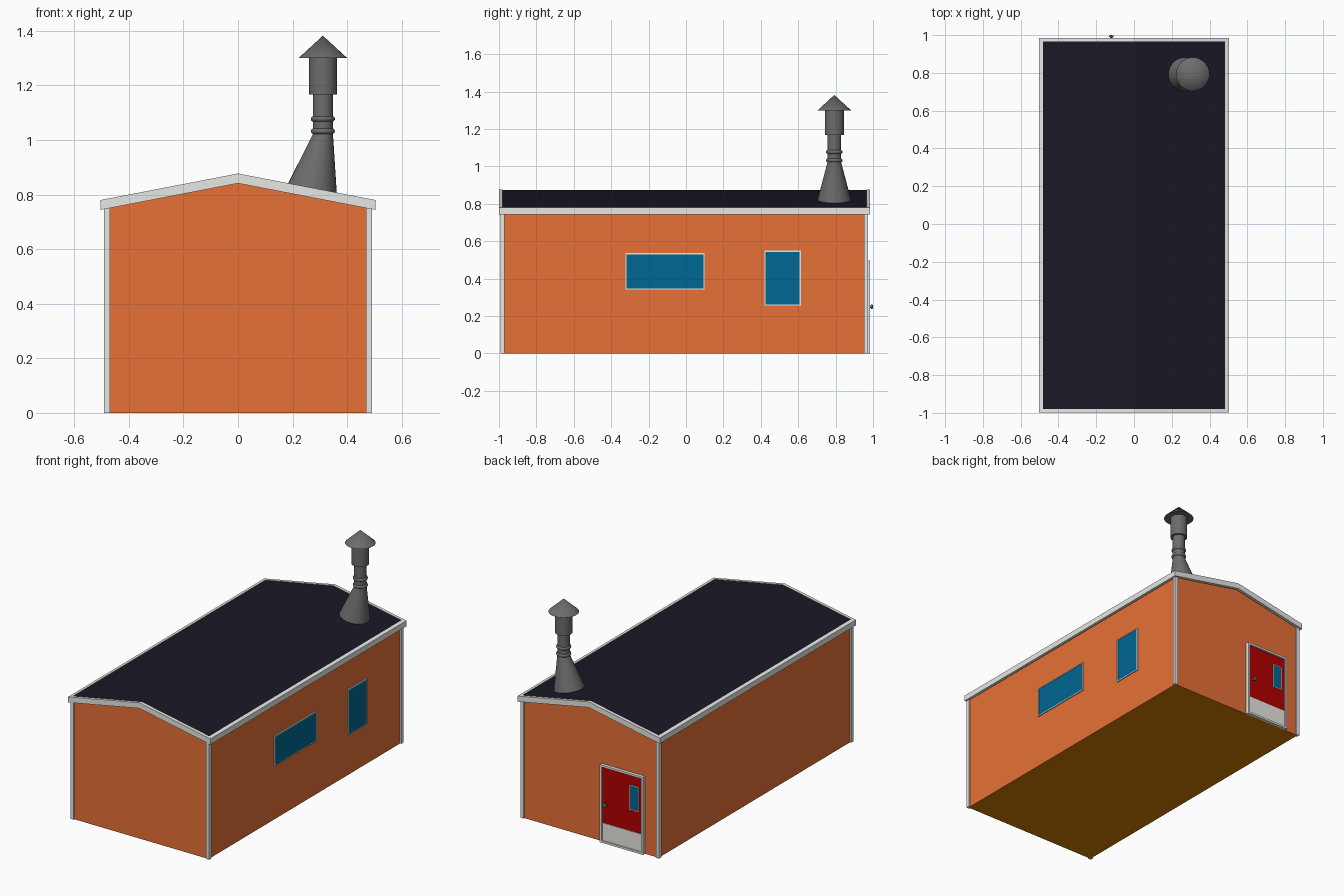
import bpy, bmesh, math
from mathutils import Vector

if "Cube" in bpy.data.objects:
    bpy.data.objects.remove(bpy.data.objects["Cube"])


def material(name, rgb):
    m = bpy.data.materials.new(name)
    m.diffuse_color = (*rgb, 1)
    m.use_nodes = True
    m.node_tree.nodes["Principled BSDF"].inputs["Base Color"].default_value = m.diffuse_color
    return m


ORANGE = material("orange wall", (0.80, 0.163, 0.037))
WHITE = material("pale grey trim", (0.80, 0.80, 0.77))
ROOF = material("dark roof", (0.0095, 0.009, 0.019))
GLASS = material("blue glass", (0.0, 0.137, 0.29))
RED = material("red door", (0.45, 0.0, 0.0))
BROWN = material("brown floor", (0.66, 0.21, 0.0))
GREY = material("chimney grey", (0.15, 0.15, 0.15))

WX, Y0, Y1 = 0.482, -0.985, 0.965      # wall planes
RX, RY0, RY1 = 0.504, -0.999, 0.985    # roof outline
PEAK, SLOPE, THICK = 0.877, 0.193, 0.036


def roof_z(x):
    return PEAK - SLOPE * abs(x)


def finish(name, bm, *mats):
    bmesh.ops.recalc_face_normals(bm, faces=bm.faces)
    me = bpy.data.meshes.new(name)
    bm.to_mesh(me)
    bm.free()
    for m in mats:
        me.materials.append(m)
    ob = bpy.data.objects.new(name, me)
    bpy.context.collection.objects.link(ob)
    return ob


def prism(name, profile, y0, y1, *mats):
    """Extrude an (x, z) outline along y."""
    bm = bmesh.new()
    face = bm.faces.new([bm.verts.new((x, y0, z)) for x, z in profile])
    ext = bmesh.ops.extrude_face_region(bm, geom=[face])["geom"]
    bmesh.ops.translate(bm, vec=(0, y1 - y0, 0),
                        verts=[v for v in ext if isinstance(v, bmesh.types.BMVert)])
    return finish(name, bm, *mats)


def box(name, lo, hi, mat):
    x0, y0, z0 = lo
    x1, y1, z1 = hi
    return prism(name, [(x0, z0), (x1, z0), (x1, z1), (x0, z1)], y0, y1, mat)


def chevron(x, drop=0.0):
    t = THICK
    return [(-x, roof_z(x) - drop), (0, PEAK - drop), (x, roof_z(x) - drop),
            (x, roof_z(x) - t), (0, PEAK - t), (-x, roof_z(x) - t)]


def frame(name, axis, u0, u1, z0, z1, w, d0, d1, mat):
    """Four bars round an opening; axis is the direction the frame faces."""
    bars = [(u0, u0 + w, z0, z1), (u1 - w, u1, z0, z1),
            (u0 + w, u1 - w, z0, z0 + w), (u0 + w, u1 - w, z1 - w, z1)]
    for i, (a, b, c, d) in enumerate(bars):
        lo, hi = ((d0, a, c), (d1, b, d)) if axis == "x" else ((a, d0, c), (b, d1, d))
        box(f"{name}_bar_{i + 1}", lo, hi, mat)


# walls, with the underside coloured as floor
e = roof_z(WX) - THICK + 0.004
walls = prism("walls", [(-WX, 0), (WX, 0), (WX, e), (0, PEAK - THICK + 0.004), (-WX, e)],
              Y0, Y1, ORANGE, BROWN)
for p in walls.data.polygons:
    p.material_index = int(p.normal.z < -0.9)

# roof covering and the trim around it
prism("roof", chevron(0.485, 0.003), RY0 + 0.018, RY1 - 0.018, ROOF)
for label, a, b in (("front", RY0, RY0 + 0.019), ("back", RY1 - 0.019, RY1)):
    prism(f"{label}_gable_trim", chevron(RX), a, b, WHITE)
for label, s in (("left", -1), ("right", 1)):
    a, b = 0.482, RX
    prism(f"{label}_eave_trim",
          [(s * a, roof_z(a)), (s * b, roof_z(b)), (s * b, roof_z(b) - THICK), (s * a, roof_z(a) - THICK)],
          RY0 + 0.018, RY1 - 0.018, WHITE)

# corner trims: L-shaped, two plates per corner
for xn, s in (("left", -1), ("right", 1)):
    for yn, t, y in (("front", -1, Y0), ("back", 1, Y1)):
        xs = sorted((s * 0.469, s * 0.491))
        ys = sorted((y, y + t * 0.008))
        box(f"{yn}_{xn}_corner_trim_a", (xs[0], ys[0], 0), (xs[1], ys[1], e), WHITE)
        xs = sorted((s * WX, s * 0.491))
        ys = sorted((y, y - t * 0.014))
        box(f"{yn}_{xn}_corner_trim_b", (xs[0], ys[0], 0), (xs[1], ys[1], e), WHITE)

# windows on the right wall
for name, y0, y1, z0, z1 in (("wide_window", -0.324, 0.099, 0.342, 0.536),
                             ("tall_window", 0.42, 0.614, 0.255, 0.549)):
    frame(name, "x", y0, y1, z0, z1, 0.006, WX, WX + 0.007, WHITE)
    box(f"{name}_glass", (WX, y0 + 0.005, z0 + 0.005), (WX + 0.004, y1 - 0.005, z1 - 0.005), GLASS)

# door on the back wall
DX0, DX1, DZ = -0.385, -0.078, 0.497
frame("door_frame", "y", DX0, DX1, 0, DZ, 0.013, Y1, RY1, WHITE)
box("door", (DX0 + 0.012, Y1, 0.01), (DX1 - 0.012, Y1 + 0.009, DZ - 0.012), RED)
box("door_kick_plate", (DX0 + 0.013, Y1 + 0.005, 0.013), (DX1 - 0.013, Y1 + 0.012, 0.125), WHITE)
frame("door_window", "y", -0.348, -0.283, 0.262, 0.42, 0.004, Y1 + 0.005, Y1 + 0.013, WHITE)
box("door_window_glass", (-0.345, Y1 + 0.005, 0.265), (-0.286, Y1 + 0.011, 0.417), GLASS)


def smooth(ob, angle=35):
    bpy.context.view_layer.objects.active = ob
    ob.select_set(True)
    bpy.ops.object.shade_smooth_by_angle(angle=math.radians(angle))
    ob.select_set(False)


def lathe(name, profile, centre, mat, along_y=False, n=32):
    """Spin an (r, h) profile; r = 0 ends close to a point."""
    bm = bmesh.new()
    rings = []
    for r, h in profile:
        k = n if r > 0 else 1
        ring = []
        for i in range(k):
            a = 2 * math.pi * i / n
            p = (r * math.cos(a), r * math.sin(a), h)
            if along_y:
                p = (p[0], h, p[1])
            ring.append(bm.verts.new(Vector(p) + Vector(centre)))
        rings.append(ring)
    for a, b in zip(rings, rings[1:]):
        for i in range(n):
            vs = [a[i % len(a)], a[(i + 1) % len(a)], b[(i + 1) % len(b)], b[i % len(b)]]
            bm.faces.new(list(dict.fromkeys(vs)))
    ob = finish(name, bm, mat)
    smooth(ob)
    return ob


# door knob
lathe("door_knob", [(0, 0), (0.006, 0), (0.006, 0.014), (0.012, 0.016), (0.012, 0.024), (0, 0.026)],
      (-0.12, Y1 + 0.009, 0.25), GREY, along_y=True, n=16)

# chimney: skewed cone sitting on the roof slope, then pipe, rings and cap
CX, CY = 0.311, 0.793
base = lathe("chimney_base", [(0, 0), (0.09, 0), (0.037, 1), (0, 1)], (0, 0, 0), GREY)
for v in base.data.vertices:
    if v.co.z < 0.5:
        v.co.x += 0.272
        v.co.y += CY
        v.co.z = roof_z(v.co.x) - 0.004
    else:
        v.co += Vector((CX, CY, 0.02))
lathe("chimney_pipe", [(0, 1.01), (0.037, 1.01), (0.037, 1.18), (0, 1.18)], (CX, CY, 0), GREY)
for i, z in enumerate((1.032, 1.077)):
    arc = [(0.035 + 0.009 * math.cos(t), z + 0.010 * math.sin(t))
           for t in (math.pi * (k / 8 - 0.5) for k in range(9))]
    lathe(f"chimney_ring_{i + 1}", [(0, z - 0.010)] + arc + [(0, z + 0.010)], (CX, CY, 0), GREY)
lathe("chimney_head", [(0, 1.167), (0.051, 1.167), (0.051, 1.30), (0, 1.30)], (CX, CY, 0), GREY)
lathe("chimney_cap", [(0, 1.30), (0.089, 1.30), (0, 1.382)], (CX, CY, 0), GREY)
